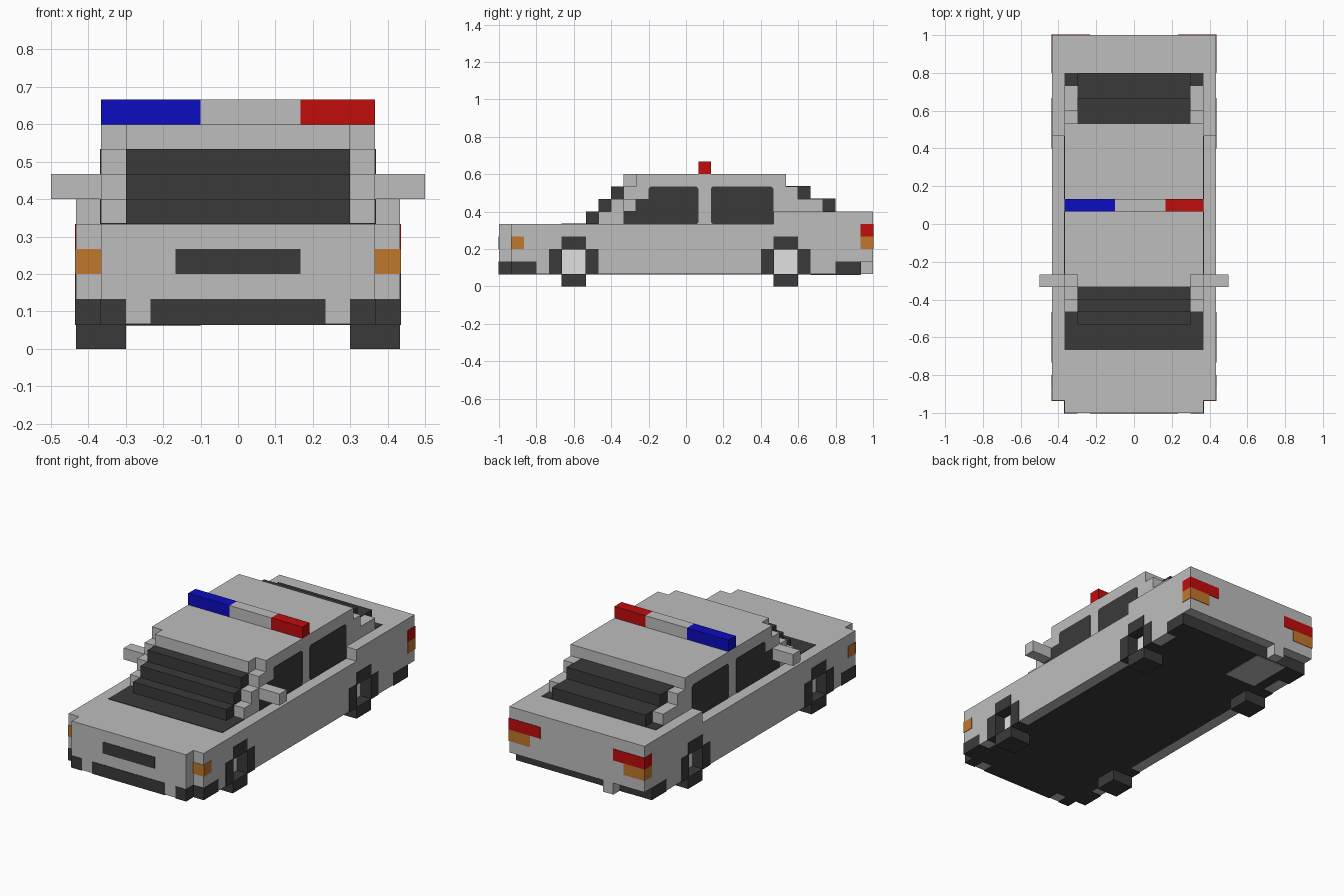
import bpy
import bmesh

cube = bpy.data.objects.get("Cube")
if cube:
    bpy.data.objects.remove(cube, do_unlink=True)

U = 1 / 15      # one block of the grid
P = 0.04        # how far painted parts stand proud, in blocks


def material(name, rgb):
    lin = [c / 12.92 if c <= 0.04045 else ((c + 0.055) / 1.055) ** 2.4
           for c in (v / 255 for v in rgb)]
    m = bpy.data.materials.new(name)
    m.use_nodes = True
    m.diffuse_color = (*lin, 1)
    m.node_tree.nodes["Principled BSDF"].inputs["Base Color"].default_value = (*lin, 1)
    return m


GREY = material("body grey", (190, 190, 190))
DARK = material("charcoal", (58, 58, 58))
HUB = material("hub light grey", (225, 225, 225))
RED = material("red", (192, 12, 12))
BLUE = material("blue", (12, 12, 192))
ORANGE = material("orange", (192, 120, 45))


def prism(name, outline, x0, x1, mat):
    """Extrude a (y, z) outline along x; all values in blocks."""
    bm = bmesh.new()
    face = bm.faces.new([bm.verts.new((x0 * U, y * U, z * U)) for y, z in outline])
    ext = bmesh.ops.extrude_face_region(bm, geom=[face])
    moved = [v for v in ext["geom"] if isinstance(v, bmesh.types.BMVert)]
    bmesh.ops.translate(bm, verts=moved, vec=((x1 - x0) * U, 0, 0))
    bmesh.ops.recalc_face_normals(bm, faces=bm.faces)
    me = bpy.data.meshes.new(name)
    bm.to_mesh(me)
    bm.free()
    me.materials.append(mat)
    ob = bpy.data.objects.new(name, me)
    bpy.context.collection.objects.link(ob)
    return ob


def box(name, x, y, z, mat):
    return prism(name, [(y[0], z[0]), (y[1], z[0]), (y[1], z[1]), (y[0], z[1])],
                 x[0], x[1], mat)


def pair(name, outline, x0, x1, mat):
    prism("left_" + name, outline, x0, x1, mat)
    prism("right_" + name, outline, -x1, -x0, mat)


def box_pair(name, x, y, z, mat):
    pair(name, [(y[0], z[0]), (y[1], z[0]), (y[1], z[1]), (y[0], z[1])],
         x[0], x[1], mat)


# Lower body core, with the raised boot and the cut under the tail
prism("body_core", [(-15, 1), (14, 1), (14, 2), (15, 2), (15, 6), (7, 6), (7, 5), (-15, 5)],
      -5.5, 5.5, GREY)

# Side panels with square wheel openings
pair("side_panel", [(-14, 1), (-10, 1), (-10, 3), (-8, 3), (-8, 1), (7, 1), (7, 3),
                    (9, 3), (9, 1), (14, 1), (14, 2), (15, 2), (15, 6), (7, 6),
                    (7, 5), (-14, 5)], 5.5, 6.5, GREY)

# Cabin with stepped pillars
prism("cabin", [(-7, 5), (-7, 6), (-6, 6), (-6, 7), (-5, 7), (-5, 8), (-4, 8), (-4, 9),
                (8, 9), (8, 8), (9, 8), (9, 7), (11, 7), (11, 5)], -5.5, 5.5, GREY)
box("roof_front_edge", (-4.5, 4.5), (-5, -4), (8, 9), GREY)

# Stepped windscreen and rear screen
prism("windscreen", [(-8, 5), (-8, 6), (-7, 6), (-7, 7), (-6, 7), (-6, 8), (-3, 8), (-3, 5)],
      -4.5, 4.5, DARK)
prism("rear_screen", [(8, 6), (12, 6), (12, 7 + P), (10, 7 + P), (10, 8 + P), (8, 8 + P)],
      -4.5, 4.5, DARK)
box("bonnet_dark_panel", (-5.5, 5.5), (-10, -7), (4.95, 5 + P), DARK)
box("boot_dark_panel", (-5.5, 5.5), (11, 12), (5.95, 6 + P), DARK)

# Side windows with small clipped corners
c = 0.15
pair("front_window", [(-5, 5), (1 - c, 5), (1, 5 + c), (1, 8 - c), (1 - c, 8), (-3 + c, 8),
                      (-3, 8 - c), (-3, 7), (-4, 7), (-4, 6), (-5, 6)], 5.45, 5.5 + P, DARK)
pair("rear_window", [(2, 5 + c), (2 + c, 5), (7, 5), (7, 8 - c), (7 - c, 8), (2 + c, 8),
                     (2, 8 - c)], 5.45, 5.5 + P, DARK)

# Mirrors
box_pair("mirror", (5.4, 7.5), (-5, -4), (6, 7), GREY)

# Roof light bar
for name, x, mat in (("blue", (-5.5, -1.5), BLUE), ("centre", (-1.5, 2.5), GREY),
                     ("red", (2.5, 5.5), RED)):
    box("light_bar_" + name, x, (1, 2), (9, 10), mat)

# Wheels: ground block, tyre segments round the opening, recessed hub
for name, y in (("front", -9), ("rear", 8)):
    box_pair(name + "_tyre_bottom", (4.5, 6.5), (y - 1, y + 1), (0, 1), DARK)
    box_pair(name + "_tyre_top", (5.5, 6.5 + P), (y - 1, y + 1), (3 - P, 4), DARK)
    box_pair(name + "_tyre_fore", (5.5, 6.5 + P), (y - 2, y - 1 + P), (1 - P, 3), DARK)
    box_pair(name + "_tyre_aft", (5.5, 6.5 + P), (y + 1 - P, y + 2), (1 - P, 3), DARK)
    box_pair(name + "_hub", (5.45, 5.5 + P), (y - 1, y + 1), (1, 3), HUB)

# Front details
box("grille", (-2.5, 2.5), (-15 - P, -14.9), (3, 4), DARK)
box("front_bumper", (-3.5, 3.5), (-15 - P, -14), (1 - P, 2), DARK)
box_pair("front_bumper_corner", (4.5, 5.5 + P), (-15 - P, -14), (1 - P, 2), DARK)
box_pair("front_bumper_side", (5.4, 6.5 + P), (-14 - P, -12), (1 - P, 2), DARK)
box_pair("headlight", (5.4, 6.5 + P), (-14 - P, -13), (3, 4), ORANGE)

# Rear details
box("rear_bumper", (-6.5, 6.5), (13.5, 14 + P), (1 - P, 2), DARK)
box_pair("rear_bumper_side", (5.4, 6.5 + P), (12, 14 + P), (1 - P, 2), DARK)
box_pair("tail_light", (3.5, 6.5 + P), (14, 15 + P), (4, 5), RED)
box_pair("rear_indicator", (4.5, 6.5 + P), (14, 15 + P), (3, 4), ORANGE)

# Underside and exhaust
box("underside", (-5.5, 5.5), (-14, 14), (1 - P, 1.05), DARK)
box("exhaust_box", (-4.5, -1.5), (10, 14), (1 - 2 * P, 1.02), GREY)
box("exhaust_tip", (-3.5, -2.5), (14, 15), (1, 2), GREY)
